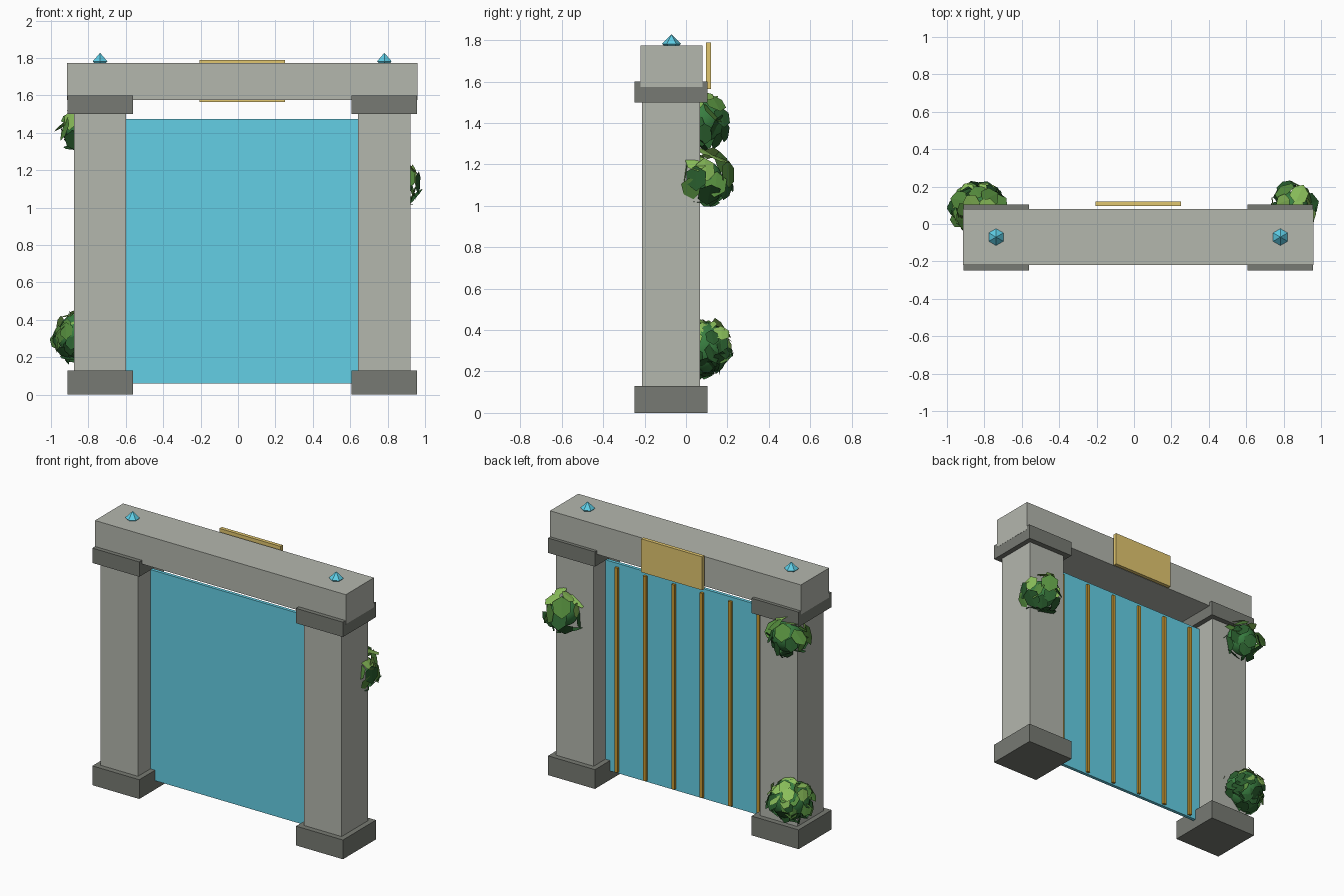
import bpy, bmesh, math, random
from mathutils import Vector, Matrix

random.seed(11)
cube = bpy.data.objects.get("Cube")
if cube:
    bpy.data.objects.remove(cube, do_unlink=True)


def material(name, rgb):
    lin = [((c / 255 + 0.055) / 1.055) ** 2.4 for c in rgb] + [1]
    m = bpy.data.materials.new(name)
    m.use_nodes = True
    m.diffuse_color = lin
    bsdf = m.node_tree.nodes["Principled BSDF"]
    bsdf.inputs["Base Color"].default_value = lin
    bsdf.inputs["Roughness"].default_value = 0.8
    return m


STONE = material("stone", (180, 183, 174))
TRIM = material("dark stone", (119, 122, 115))
PANEL = material("blue panel", (100, 207, 229))
PLAQUE = material("pale gold", (226, 199, 112))
BAR = material("deep gold", (200, 152, 50))
GEM = material("gem blue", (98, 213, 238))
CORE = material("bush green", (56, 125, 64))
LEAVES = [material("dark leaf", (42, 94, 46)),
          material("mid leaf", (86, 142, 62)),
          material("light leaf", (138, 190, 90))]
MID = 0.0225    # centre of the gate in x
DEPTH = -0.07   # centre of the stonework in y


def finish(bm, name, mats):
    me = bpy.data.meshes.new(name)
    bm.to_mesh(me)
    bm.free()
    for m in mats:
        me.materials.append(m)
    ob = bpy.data.objects.new(name, me)
    bpy.context.collection.objects.link(ob)
    return ob


def box(name, centre, size, mat):
    bm = bmesh.new()
    bmesh.ops.create_cube(bm, size=1)
    bmesh.ops.scale(bm, vec=size, verts=bm.verts)
    bmesh.ops.translate(bm, vec=centre, verts=bm.verts)
    return finish(bm, name, [mat])


def gem(name, centre):
    # Six-sided double pyramid, lower half sunk in the lintel
    bm = bmesh.new()
    ring = [bm.verts.new((0.045 * math.sin(i * math.pi / 3),
                          0.045 * math.cos(i * math.pi / 3), 0)) for i in range(6)]
    for z in (0.045, -0.045):
        tip = bm.verts.new((0, 0, z))
        for i in range(6):
            bm.faces.new((ring[i], ring[(i + 1) % 6], tip))
    bmesh.ops.recalc_face_normals(bm, faces=bm.faces)
    bmesh.ops.translate(bm, vec=centre, verts=bm.verts)
    return finish(bm, name, [GEM])


def bush(name, centre, core_radius, radii, count, size):
    centre = Vector(centre)
    # Round core
    bm = bmesh.new()
    bmesh.ops.create_uvsphere(bm, u_segments=16, v_segments=10, radius=core_radius)
    bmesh.ops.translate(bm, vec=centre, verts=bm.verts)
    for f in bm.faces:
        f.smooth = True
    finish(bm, name + "_core", [CORE])
    # Folded leaves spread evenly over an ellipsoid, drooping outwards
    bm = bmesh.new()
    for i in range(count):
        z = 1 - 2 * (i + 0.5) / count
        a = i * 2.39996 + random.uniform(-0.3, 0.3)
        r = math.sqrt(1 - z * z)
        out = Vector((r * math.cos(a), r * math.sin(a), z))
        jitter = Vector([random.uniform(-0.5, 0.5) for _ in range(3)])
        normal = (out + jitter + Vector((0, 0, 0.25))).normalized()
        down = Vector((out.x * 0.6, out.y * 0.6, -1)) + jitter
        along = (down - normal * down.dot(normal)).normalized()
        across = along.cross(normal)
        frame = Matrix((across, along, normal)).transposed()
        pos = centre + Vector([o * s for o, s in zip(out, radii)]) * random.uniform(0.88, 1.05)
        s = size * random.uniform(0.8, 1.2)

        def vert(x, y, h):
            return bm.verts.new(pos + frame @ Vector((x, y, h)) * s)

        base, tip = vert(0, -0.5, 0), vert(0, 0.55, -0.1)
        tone = z + random.uniform(-0.5, 0.5)
        for side in (1, -1):
            low, high = vert(side * 0.42, -0.25, -0.06), vert(side * 0.4, 0.25, -0.1)
            loop = (base, low, high, tip)
            f = bm.faces.new(loop if side > 0 else loop[::-1])
            f.material_index = 2 if tone > 0.45 else 1 if tone > -0.05 else 0
    finish(bm, name + "_leaves", LEAVES)


# Pillars with base and cap, and a gem above each
for side, label in ((1, "left"), (-1, "right")):
    x = MID + side * 0.76
    box(label + "_pillar", (x, DEPTH - 0.003, 0.81), (0.28, 0.28, 1.4), STONE)
    box(label + "_base", (x, DEPTH - 0.003, 0.065), (0.35, 0.352, 0.13), TRIM)
    box(label + "_cap", (x, DEPTH - 0.003, 1.549), (0.35, 0.352, 0.1), TRIM)
    gem(label + "_gem", (x, DEPTH, 1.782))

# Lintel and plaque
box("lintel", (MID, DEPTH, 1.674), (1.872, 0.3, 0.2), STONE)
box("plaque", (MID, 0.108, 1.677), (0.455, 0.025, 0.225), PLAQUE)

# Gate panel with upright bars on the back
box("gate_panel", (MID, DEPTH, 0.767), (1.26, 0.022, 1.415), PANEL)
for i in range(6):
    box(f"gate_bar_{i + 1}", (MID + (i - 2.5) * 0.212, -0.054, 0.76),
        (0.022, 0.022, 1.38), BAR)

# Climbing bushes
bush("lower_bush", (-0.84, 0.085, 0.315), 0.125, (0.142, 0.135, 0.135), 72, 0.09)
bush("upper_bush", (-0.82, 0.085, 1.41), 0.1, (0.13, 0.115, 0.125), 28, 0.105)
bush("side_bush", (0.845, 0.085, 1.13), 0.09, (0.125, 0.13, 0.14), 28, 0.11)
